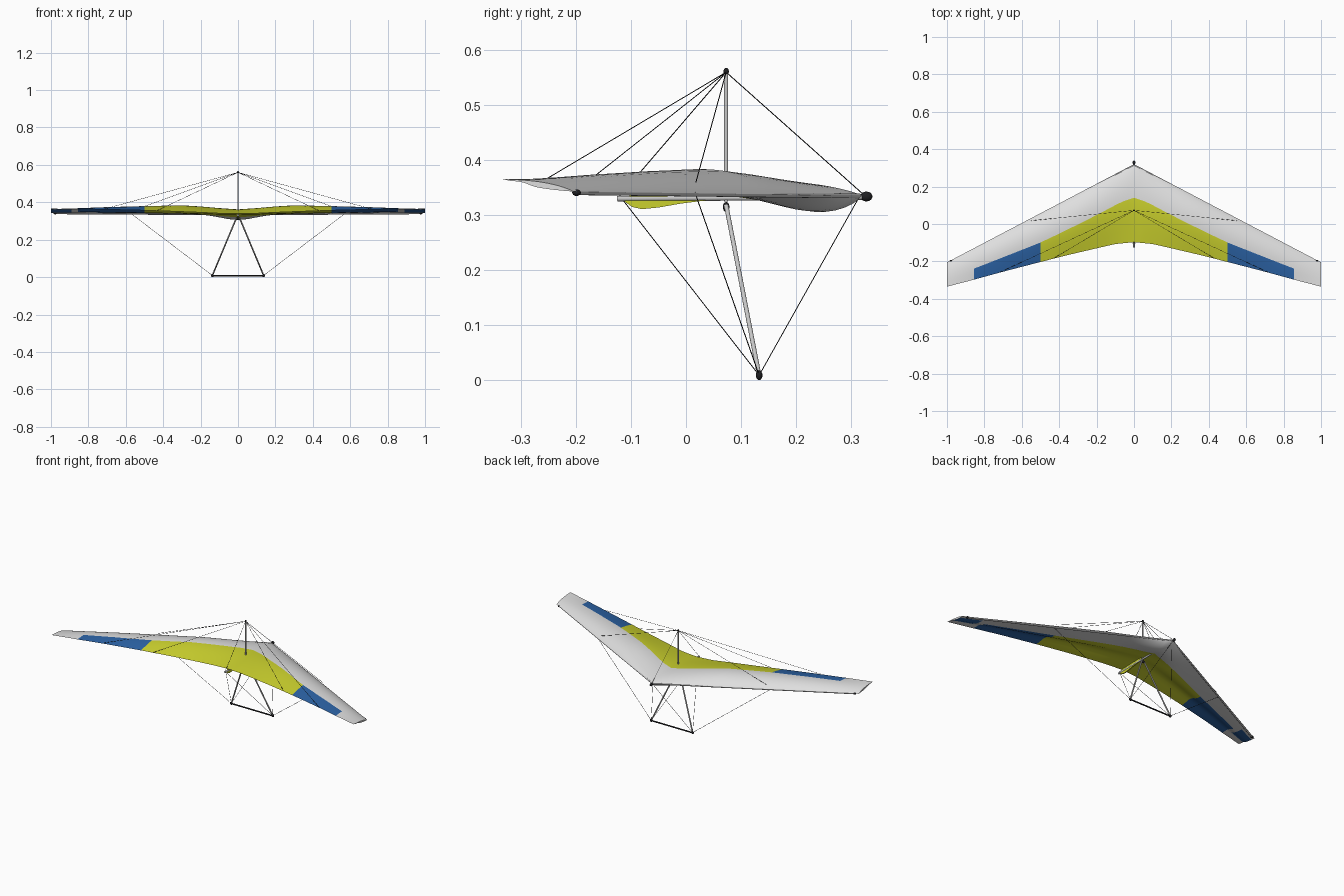
import bpy, bmesh, math
from mathutils import Vector

if "Cube" in bpy.data.objects:
    bpy.data.objects.remove(bpy.data.objects["Cube"])


def material(name, rgb):
    m = bpy.data.materials.new(name)
    m.diffuse_color = (*rgb, 1)
    m.use_nodes = True
    m.node_tree.nodes["Principled BSDF"].inputs["Base Color"].default_value = m.diffuse_color
    return m


WHITE = material("sail_white", (0.74, 0.74, 0.74))
YELLOW = material("sail_yellow", (0.60, 0.64, 0.027))
BLUE = material("sail_blue", (0.025, 0.125, 0.38))
METAL = material("tube_grey", (0.58, 0.58, 0.58))
BLACK = material("fitting_black", (0.015, 0.015, 0.017))


def interp(table, x):
    for (a, u), (b, v) in zip(table, table[1:]):
        if x <= b:
            return u + (v - u) * (x - a) / (b - a)
    return table[-1][1]


# Wing definition against distance from the centre line
TE_Y = [(0, -.097), (.1, -.107), (.2, -.13), (.35, -.165), (.5, -.203), (.7, -.255), (.85, -.296), (1, -.335)]
TE_Z = [(0, .340), (.1, .341), (.2, .346), (.3, .35), (.5, .357), (.7, .362), (1, .366)]
LE_Z = [(0, .335), (.3, .338), (1, .343)]
CAMBER = [(0, .025), (.1, .031), (.2, .037), (.3, .041), (.5, .033), (.7, .024), (.85, .016), (1, .007)]
# Colour boundary as a chord fraction, above and below
LINE_TOP = [(0, .43), (.06, .43), (.5, .6), (.855, .65), (1, .65)]
LINE_BOTTOM = [(0, .36), (.5, .42), (.855, .45), (1, .45)]


def le_y(x):
    return .32 - .525 * x


def sail_point(x, f, top):
    a = abs(x)
    y = le_y(a) + (interp(TE_Y, a) - le_y(a)) * f
    flat = interp(LE_Z, a) + (interp(TE_Z, a) - interp(LE_Z, a)) * f
    upper = flat + interp(CAMBER, a) * math.sin(math.pi * f ** .75)
    if top:
        return (x, y, upper)
    # double surface at the front, single cloth towards the trailing edge
    u = min(max((f - .5) / .3, 0), 1)
    u = u * u * (3 - 2 * u)
    bump = math.sin(math.pi * (f / .45) ** .75) if f < .45 else 0
    belly = .028 * math.exp(-(a / .13) ** 2) * bump
    lower = flat - belly - .004 * math.sin(math.pi * f)
    skin = upper - .003 * min(1, (1 - f) * 8)
    return (x, y, lower * (1 - u) + skin * u)


def build_sail():
    half = [0, .03, .06, .1, .15, .2, .25, .3, .35, .4, .45, .5, .56, .62, .7, .78, .855, .89, .93, .97, 1]
    xs = [-x for x in reversed(half[1:])] + half
    front, rear = 9, 8
    n = front + rear
    bm = bmesh.new()

    def frac(x, j, line):
        line = interp(line, abs(x))
        if j <= front:
            return line * (j / front) ** 1.4
        return line + (1 - line) * (j - front) / rear

    grids = []
    for top, line in ((True, LINE_TOP), (False, LINE_BOTTOM)):
        g = [[bm.verts.new(sail_point(x, frac(x, j, line), top)) for j in range(n + 1)] for x in xs]
        grids.append(g)
        for i in range(len(xs) - 1):
            mid = abs(xs[i] + xs[i + 1]) / 2
            for j in range(n):
                f = bm.faces.new((g[i][j], g[i + 1][j], g[i + 1][j + 1], g[i][j + 1]))
                f.smooth = True
                if j >= front and mid < .855:
                    f.material_index = 1 if mid < .5 else 2
                elif not top and mid > .88 and 5 <= j < front + 4:
                    f.material_index = 2
    # close the wing tips
    for i in (0, -1):
        t, b = grids[0][i], grids[1][i]
        for j in range(n):
            bm.faces.new((t[j], t[j + 1], b[j + 1], b[j]))
    bmesh.ops.remove_doubles(bm, verts=bm.verts, dist=1e-5)
    bmesh.ops.recalc_face_normals(bm, faces=bm.faces)
    link_mesh("sail", bm, (WHITE, YELLOW, BLUE))


def link_mesh(name, bm, mats):
    me = bpy.data.meshes.new(name)
    bm.to_mesh(me)
    bm.free()
    for m in mats:
        me.materials.append(m)
    ob = bpy.data.objects.new(name, me)
    bpy.context.collection.objects.link(ob)
    bpy.ops.object.select_all(action='DESELECT')
    bpy.context.view_layer.objects.active = ob
    ob.select_set(True)
    bpy.ops.object.shade_smooth_by_angle(angle=math.radians(40))


def build_keel_pocket():
    # thin cloth fin that wraps under the keel tube
    bm = bmesh.new()
    profile = [(-.097, .341), (-.112, .325), (-.098, .315), (-.08, .311), (-.05, .314),
               (-.01, .321), (.03, .326), (.06, .332), (.06, .345)]
    rings = [[bm.verts.new((x, y, z)) for y, z in profile] for x in (-.003, .003)]
    bm.faces.new(rings[0])
    bm.faces.new(rings[1])
    for k in range(len(profile)):
        m = (k + 1) % len(profile)
        bm.faces.new((rings[0][k], rings[0][m], rings[1][m], rings[1][k]))
    bmesh.ops.recalc_face_normals(bm, faces=bm.faces)
    link_mesh("keel_pocket", bm, (YELLOW,))


def rod(name, a, b, r, mat, sides=12):
    a, b = Vector(a), Vector(b)
    d = b - a
    bpy.ops.mesh.primitive_cylinder_add(vertices=sides, radius=r, depth=d.length, location=(a + b) / 2)
    ob = bpy.context.object
    ob.rotation_euler = d.to_track_quat('Z', 'Y').to_euler()
    ob.name = name
    ob.data.materials.append(mat)
    bpy.ops.object.shade_smooth_by_angle(angle=math.radians(50))


def knob(name, loc, size, mat=BLACK):
    bpy.ops.mesh.primitive_uv_sphere_add(segments=16, ring_count=8, radius=1, location=loc)
    ob = bpy.context.object
    ob.scale = size
    ob.name = name
    ob.data.materials.append(mat)
    bpy.ops.object.shade_smooth()


build_sail()
build_keel_pocket()

# Frame on the centre line
MAST = (0, .073, .56)
NOSE = (0, .312, .328)
TAIL = (0, -.115, .328)
WIRE = .0009
rod("keel_tube", (0, -.125, .330), (0, .32, .333), .005, METAL)
rod("king_post", (0, .073, .325), MAST, .0038, METAL)
knob("king_post_cap", (0, .073, .561), (.005, .005, .007))
knob("nose_cap", (0, .328, .334), (.008, .011, .009))
knob("control_frame_bracket", (0, .073, .315), (.011, .006, .009))
rod("base_bar", (-.137, .133, .008), (.137, .133, .008), .004, BLACK)
rod("front_top_wire", MAST, (0, .32, .34), WIRE, BLACK, 6)
rod("rear_top_wire", MAST, (0, -.122, .333), WIRE, BLACK, 6)

# Paired frame parts and wires
for s, side in ((-1, "left"), (1, "right")):
    corner = (s * .137, .133, .009)
    rod(side + "_leading_edge_tube", (0, .315, .335), (s * .975, -.198, .341), .0045, METAL)
    knob(side + "_leading_edge_cap", (s * .978, -.199, .341), (.008, .008, .006))
    rod(side + "_control_upright", (s * .008, .073, .318), corner, .004, METAL)
    knob(side + "_base_corner", corner, (.008, .006, .009))
    rod(side + "_side_top_wire", MAST, (s * .55, .018, .36), WIRE, BLACK, 6)
    rod(side + "_inner_reflex_wire", MAST, (s * .43, -.184, .357), WIRE, BLACK, 6)
    rod(side + "_outer_reflex_wire", MAST, (s * .715, -.257, .364), WIRE, BLACK, 6)
    rod(side + "_side_lower_wire", corner, (s * .575, .016, .342), WIRE, BLACK, 6)
    rod(side + "_front_lower_wire", corner, NOSE, WIRE, BLACK, 6)
    rod(side + "_rear_lower_wire", corner, TAIL, WIRE, BLACK, 6)
